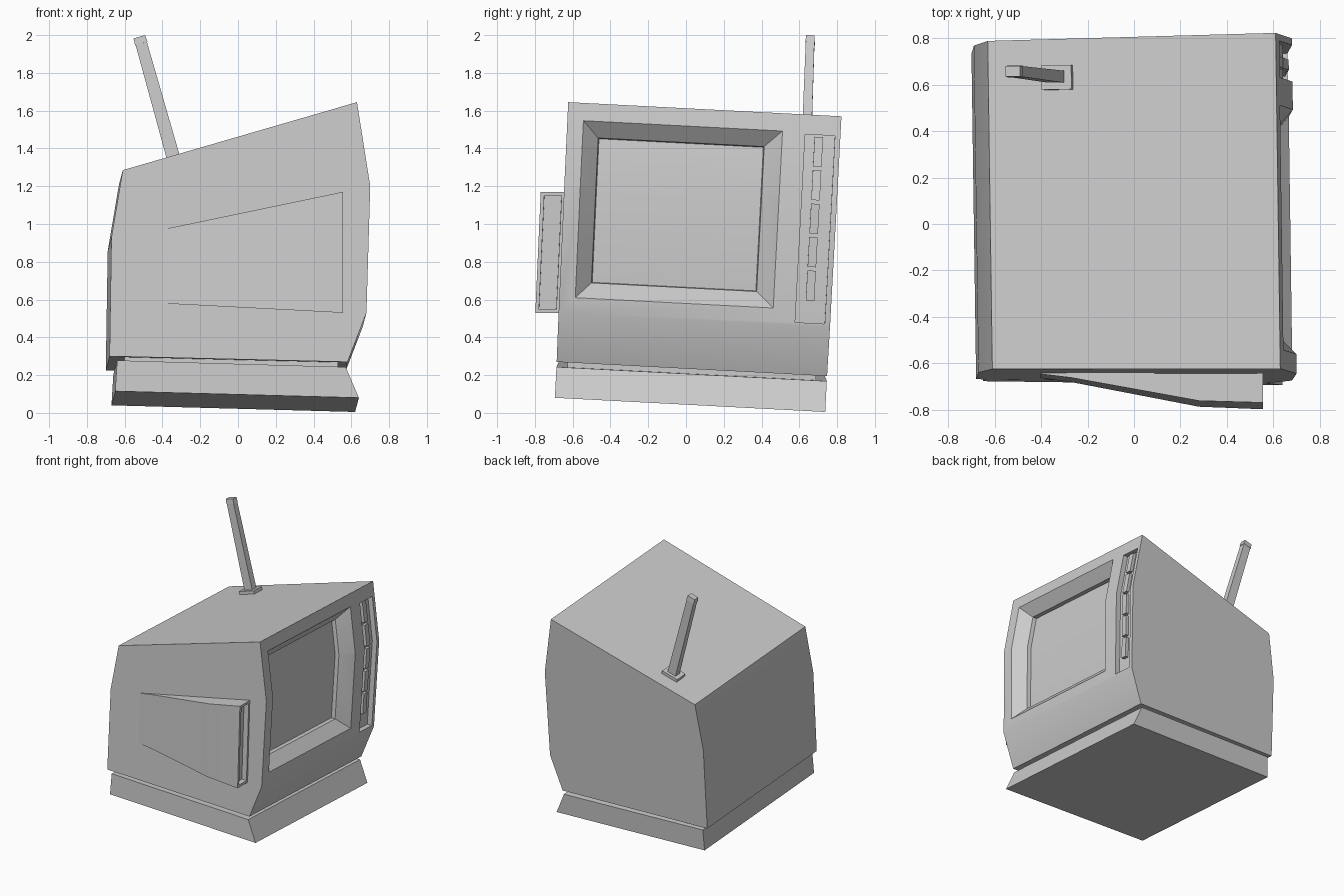
import bpy, bmesh
from mathutils import Vector

if "Cube" in bpy.data.objects:
    bpy.data.objects.remove(bpy.data.objects["Cube"])

RIGHT = [(0.58, 0.27), (0.68, 0.53), (0.70, 1.20), (0.63, 1.645)]   # screen side profile
LEFT = [(-0.61, 1.285), (-0.67, 0.93), (-0.68, 0.30)]


def y_front(x, z):
    return -0.69 + 0.045 * z - 0.012 * x


def at(x, z, t):
    """Point in the tilted cabinet frame: t runs 0 (front) to 1 (back)."""
    yb = 0.725 + 0.055 * z + 0.012 * x
    yf = y_front(x, z)
    return Vector((x - 0.02 * t, yf + (yb - yf) * t, z - 0.075 * t))


def wall_x(z):
    """Outer x of the screen side at height z."""
    for (x0, z0), (x1, z1) in zip(RIGHT, RIGHT[1:]):
        if z <= z1:
            return x0 + (x1 - x0) * (z - z0) / (z1 - z0)
    return RIGHT[-1][0]


def loft(name, rings, caps=None, smooth=False):
    """Join equal-length rings; caps lists the index groups that close each end."""
    bm = bmesh.new()
    vs = [[bm.verts.new(p) for p in r] for r in rings]
    n = len(rings[0])
    for a, b in zip(vs, vs[1:]):
        for i in range(n):
            j = (i + 1) % n
            bm.faces.new((a[i], a[j], b[j], b[i]))
    for group in caps or [range(n)]:
        for end in (vs[0], vs[-1]):
            bm.faces.new([end[i] for i in group])
    bmesh.ops.recalc_face_normals(bm, faces=bm.faces)
    me = bpy.data.meshes.new(name)
    bm.to_mesh(me)
    bm.free()
    ob = bpy.data.objects.new(name, me)
    bpy.context.collection.objects.link(ob)
    return ob


def wall_ring(t0, t1, z0, z1, depth):
    """Rectangle on the screen side, following its bend at z = 1.2."""
    pts = [(t0, z1), (t0, 1.2), (t0, z0), (t1, z0), (t1, 1.2), (t1, z1)]
    return [at(wall_x(z) - depth, z, t) for t, z in pts]


def cut(target, name, rings):
    cutter = loft(name, rings, [(0, 1, 4, 5), (1, 2, 3, 4)])
    mod = target.modifiers.new(name, 'BOOLEAN')
    mod.operation = 'DIFFERENCE'
    mod.solver = 'EXACT'
    mod.object = cutter
    bpy.context.view_layer.objects.active = target
    bpy.ops.object.modifier_apply(modifier=name)
    bpy.data.objects.remove(cutter)


# cabinet with screen recess and control slot
cabinet = loft("cabinet", [[at(x, z, t) for x, z in RIGHT + LEFT] for t in (0, 1)])
cut(cabinet, "screen_cutter", [
    wall_ring(0.053, 0.794, 0.606, 1.560, -0.008),
    wall_ring(0.115, 0.724, 0.697, 1.464, 0.08),
    wall_ring(0.118, 0.721, 0.700, 1.460, 0.11)])
cut(cabinet, "slot_cutter", [
    wall_ring(0.871, 0.980, 0.545, 1.540, -0.03),
    wall_ring(0.871, 0.980, 0.545, 1.540, 0.04)])
bpy.ops.object.select_all(action='DESELECT')
cabinet.select_set(True)
bpy.context.view_layer.objects.active = cabinet
bpy.ops.object.shade_smooth_by_angle(angle=0.5)

# column of buttons inside the slot
for k in range(5):
    top = 1.53 - 0.177 * k
    low = top - 0.158
    loft("button_%d" % (k + 1), [
        [at(wall_x(z) - d, z, t) for t, z in
         ((0.906, low), (0.937, low), (0.937, top), (0.906, top))]
        for d in (0.05, 0.015)])

# base and the narrow neck above it
base_profile = [(-0.65, 0.115), (0.64, 0.08), (0.57, 0.243), (-0.64, 0.278)]
loft("base", [[at(x, z, t) for x, z in base_profile] for t in (0, 1)])
neck_profile = [(-0.60, 0.24), (0.53, 0.21), (0.53, 0.30), (-0.60, 0.33)]
loft("neck", [[at(x, z, t) for x, z in neck_profile] for t in (0.04, 0.96)])

# side speaker: swells toward the screen side, open at its end
rings = []
for x, d in ((-0.405, 0.004), (-0.27, 0.02), (0.0, 0.068), (0.28, 0.118), (0.555, 0.125)):
    f = (x + 0.405) / 0.96
    lo, hi = 0.58 - 0.05 * f, 0.97 + 0.20 * f
    rings.append([(x, y_front(x, z) + o, z) for z, o in
                  ((lo, 0.005), (lo, -d), (hi, -d), (hi, 0.005))])
speaker = loft("side_speaker", rings)
bm = bmesh.new()
bm.from_mesh(speaker.data)
end = max(bm.faces, key=lambda f: f.calc_center_median().x)
bmesh.ops.inset_region(bm, faces=[end], thickness=0.027)
bmesh.ops.inset_region(bm, faces=[end], thickness=0.001, depth=-0.04)
bm.to_mesh(speaker.data)
bm.free()
bpy.ops.object.select_all(action='DESELECT')
speaker.select_set(True)
bpy.context.view_layer.objects.active = speaker
bpy.ops.object.shade_smooth_by_angle(angle=0.5)


# antenna: foot plate, rod and tip
def bar(name, a, b, ax, ay, sizes):
    rings = []
    for p, (w, d) in zip((Vector(a), Vector(b)), sizes):
        rings.append([p + ax * (i * w / 2) + ay * (j * d / 2)
                      for i, j in ((-1, -1), (1, -1), (1, 1), (-1, 1))])
    return loft(name, rings)


foot, tip = Vector((-0.325, 0.633, 1.29)), Vector((-0.512, 0.657, 1.955))
up = (tip - foot).normalized()
ax = Vector((0, 1, 0)).cross(up).normalized()
ay = up.cross(ax)
bar("antenna_rod", foot, tip, ax, ay, ((0.072, 0.052), (0.062, 0.046)))
bar("antenna_tip", tip, tip + up * 0.037, ax, ay, ((0.068, 0.05), (0.064, 0.044)))
slope = Vector((1, 0.02, 0.29)).normalized()
across = Vector((-0.02, 1, -0.055)).normalized()
normal = slope.cross(across)
plate = Vector((-0.325, 0.63, 1.295))
bar("antenna_foot", plate, plate + normal * 0.035, slope, across, ((0.135, 0.105),) * 2)
